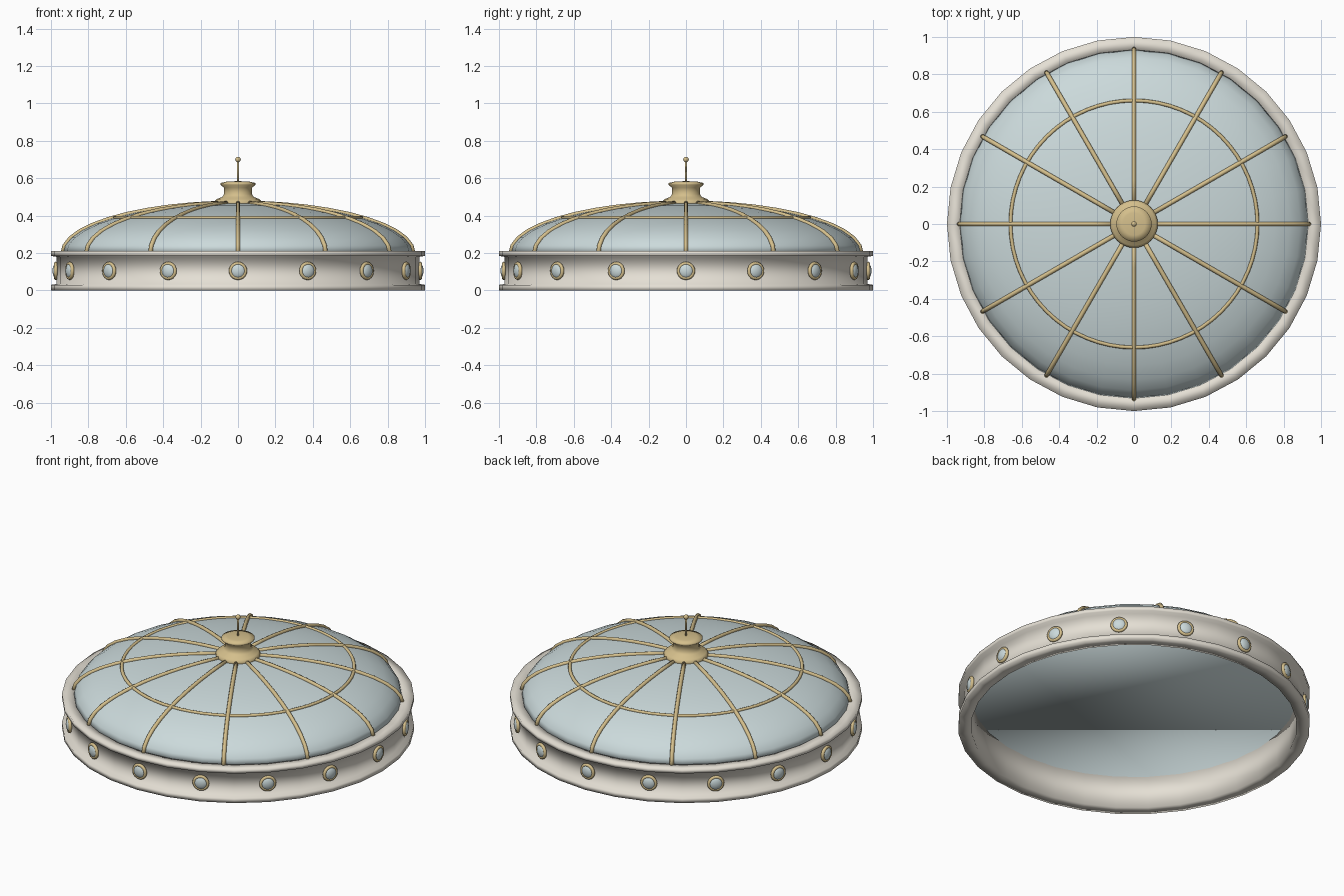
import bpy, math
from mathutils import Matrix, Vector

if "Cube" in bpy.data.objects:
    bpy.data.objects.remove(bpy.data.objects["Cube"])


def mat(name, c):
    m = bpy.data.materials.new(name)
    m.diffuse_color = (*c, 1)
    m.use_nodes = True
    m.node_tree.nodes["Principled BSDF"].inputs["Base Color"].default_value = m.diffuse_color
    return m


CREAM = mat("cream", (0.78, 0.74, 0.66))
GLASS = mat("pale_blue", (0.60, 0.70, 0.71))
GOLD = mat("gold", (0.66, 0.52, 0.26))


def make(name, verts, faces, material, smooth=True):
    me = bpy.data.meshes.new(name)
    me.from_pydata(verts, [], faces)
    me.materials.append(material)
    me.polygons.foreach_set("use_smooth", [smooth] * len(me.polygons))
    ob = bpy.data.objects.new(name, me)
    bpy.context.collection.objects.link(ob)
    return ob


def lathe(name, prof, n, material, closed=False):
    """Revolve (r, z) points, listed bottom to top on the outside, around z."""
    verts, rings = [], []
    for r, z in prof:
        count = n if r > 0 else 1
        rings.append([len(verts) + i % count for i in range(n)])
        verts += [(r * math.cos(2 * math.pi * i / n), r * math.sin(2 * math.pi * i / n), z)
                  for i in range(count)]
    faces = []
    pairs = list(zip(rings, rings[1:])) + ([(rings[-1], rings[0])] if closed else [])
    for a, b in pairs:
        for i in range(n):
            j = (i + 1) % n
            f = list(dict.fromkeys((a[i], a[j], b[j], b[i])))
            faces.append(f)
    if not closed:
        if prof[0][0] > 0:
            faces.append(rings[0][::-1])
        if prof[-1][0] > 0:
            faces.append(rings[-1])
    return make(name, verts, faces, material)


def torus(name, R, r, z, n, m, material):
    prof = [(R + r * math.cos(2 * math.pi * k / m), z + r * math.sin(2 * math.pi * k / m))
            for k in range(m)]
    return lathe(name, prof, n, material, closed=True)


# Base ring with flanges above and below a recessed band
lathe("base_ring", [(0.925, 0), (1, 0), (1, 0.03), (0.97, 0.035), (0.97, 0.18),
                    (1, 0.185), (1, 0.21), (0.925, 0.21)], 32, CREAM, closed=True)

# Shallow dome, closed underneath
R, H, Z0 = 0.935, 0.267, 0.20


def dome_pt(a, grow=0.0):
    return ((R + grow) * math.cos(a), Z0 + (H + grow) * math.sin(a))


STEPS = 10
lathe("dome", [dome_pt(math.pi / 2 * k / STEPS) for k in range(STEPS)] + [(0, Z0 + H)],
      32, GLASS)

# Ribs: tubes following the dome
SIDES, TUBE = 8, 0.012
path = [dome_pt(math.radians(84) * k / 10, 0.002) for k in range(11)]
verts, faces = [], []
for k, (r, z) in enumerate(path):
    p, q = path[max(k - 1, 0)], path[min(k + 1, 10)]
    t = Vector((q[0] - p[0], 0, q[1] - p[1])).normalized()
    nrm = Vector((t.z, 0, -t.x))
    for s in range(SIDES):
        b = 2 * math.pi * s / SIDES
        verts.append(Vector((r, 0, z)) + TUBE * (math.cos(b) * nrm + math.sin(b) * Vector((0, 1, 0))))
for k in range(10):
    for s in range(SIDES):
        s2 = (s + 1) % SIDES
        faces.append((k * SIDES + s, k * SIDES + s2, (k + 1) * SIDES + s2, (k + 1) * SIDES + s))
faces += [tuple(range(SIDES))[::-1], tuple(range(10 * SIDES, 11 * SIDES))]
for i in range(12):
    rib = make(f"rib_{i + 1}", verts, faces, GOLD)
    rib.rotation_euler.z = math.tau * i / 12

# Hoop around the ribs
torus("rib_hoop", 0.66, 0.01, Z0 + H * math.sqrt(1 - (0.66 / R) ** 2), 64, 8, GOLD)

# Portholes around the band: gold rim with a bulging lens
for i in range(16):
    a = math.tau * i / 16
    place = (Matrix.Rotation(a, 4, 'Z') @ Matrix.Translation((0.97, 0, 0.105))
             @ Matrix.Rotation(math.pi / 2, 4, 'Y'))
    rim = torus(f"porthole_rim_{i + 1}", 0.039, 0.01, 0.004, 20, 8, GOLD)
    lens = lathe(f"porthole_lens_{i + 1}",
                 [(0.042 * math.cos(math.pi / 2 * k / 5), 0.022 * math.sin(math.pi / 2 * k / 5))
                  for k in range(5)] + [(0, 0.022)], 20, GLASS)
    rim.matrix_world = lens.matrix_world = place

# Finial cap
cap = lathe("finial_cap", [(0.125, 0.45), (0.127, 0.475), (0.115, 0.488), (0.085, 0.5),
                           (0.075, 0.515), (0.075, 0.55), (0.094, 0.565), (0.094, 0.575),
                           (0.06, 0.582), (0, 0.585)], 32, GOLD)

# Antenna with ball tip
lathe("antenna", [(0.006, 0.57), (0.005, 0.70)], 10, GOLD)
B = 0.015
lathe("antenna_ball", [(0, 0.70 - B)] + [(B * math.cos(math.radians(d)), 0.70 + B * math.sin(math.radians(d)))
                                         for d in range(-60, 61, 30)] + [(0, 0.70 + B)], 12, GOLD)
